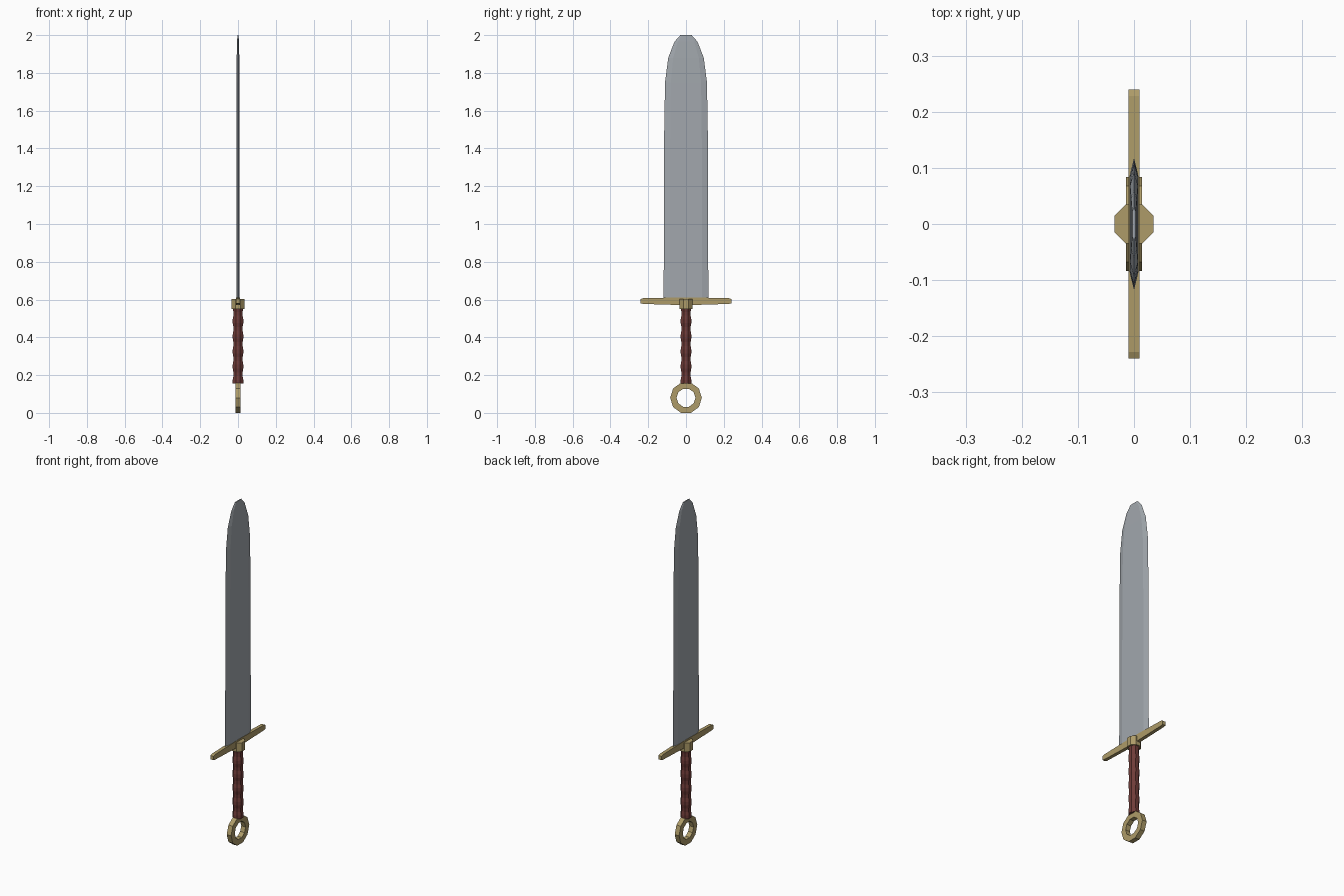
import bpy, bmesh, math

if "Cube" in bpy.data.objects:
    bpy.data.objects.remove(bpy.data.objects["Cube"])


def material(name, rgb):
    m = bpy.data.materials.new(name)
    m.diffuse_color = (*rgb, 1)
    m.use_nodes = True
    m.node_tree.nodes["Principled BSDF"].inputs["Base Color"].default_value = m.diffuse_color
    return m


steel = material("steel", (0.36, 0.39, 0.42))
brass = material("brass", (0.42, 0.33, 0.14))
leather = material("leather", (0.16, 0.045, 0.04))


def loft(name, rings, mat, closed=False):
    """Skin a list of equal-length vertex rings; cap the ends unless closed."""
    bm = bmesh.new()
    rows = [[bm.verts.new(p) for p in ring] for ring in rings]
    n = len(rows[0])
    pairs = list(zip(rows, rows[1:])) + ([(rows[-1], rows[0])] if closed else [])
    for a, b in pairs:
        for i in range(n):
            j = (i + 1) % n
            bm.faces.new((a[i], a[j], b[j], b[i]))
    if not closed:
        bm.faces.new(rows[0])
        bm.faces.new(rows[-1])
    bmesh.ops.recalc_face_normals(bm, faces=bm.faces)
    mesh = bpy.data.meshes.new(name)
    bm.to_mesh(mesh)
    bm.free()
    mesh.materials.append(mat)
    obj = bpy.data.objects.new(name, mesh)
    bpy.context.collection.objects.link(obj)
    return obj


def octagon(flat_radius, z):
    r = flat_radius / math.cos(math.pi / 8)
    angles = [math.pi / 8 + k * math.pi / 4 for k in range(8)]
    return [(r * math.cos(a), r * math.sin(a), z) for a in angles]


# Blade: flat faces with bevelled cutting edges, rounded tip
def blade_section(z, half_width, thick):
    w, f = half_width, half_width * 0.72
    return [(0, -w, z), (thick, -f, z), (thick, f, z),
            (0, w, z), (-thick, f, z), (-thick, -f, z)]


loft("blade", [blade_section(*s) for s in (
    (0.595, 0.118, 0.008), (1.38, 0.117, 0.008), (1.75, 0.111, 0.0075),
    (1.88, 0.094, 0.007), (1.965, 0.061, 0.005), (2.0, 0.03, 0.003))], steel)

# Crossguard: slim bar tapering towards chamfered ends
half = [(0.0, 0.57, 0.612), (0.10, 0.573, 0.61), (0.228, 0.577, 0.607), (0.24, 0.58, 0.602)]
stations = [(-y, a, b) for y, a, b in reversed(half[1:])] + half
loft("crossguard", [[(-0.01, y, a), (0.01, y, a), (0.01, y, b), (-0.01, y, b)]
                    for y, a, b in stations], brass)

# Octagonal collar between grip and guard
loft("collar", [octagon(0.035, 0.55), octagon(0.035, 0.602)], brass)

# Grip: octagonal, with wrapped leather ridges
steps = 20
loft("grip", [octagon(0.028 if k % 4 < 2 else 0.0245, 0.155 + 0.4 * k / steps)
              for k in range(steps + 1)], leather)

# Ring pommel: ten-sided with rectangular section
rings = []
for k in range(10):
    a = math.pi / 10 + math.pi / 2 + k * math.pi / 5
    c, s = math.cos(a), math.sin(a)
    rings.append([(x, r * c, 0.08 + r * s) for x, r in
                  ((-0.014, 0.05), (0.014, 0.05), (0.014, 0.084), (-0.014, 0.084))])
loft("ring_pommel", rings, brass, closed=True)
